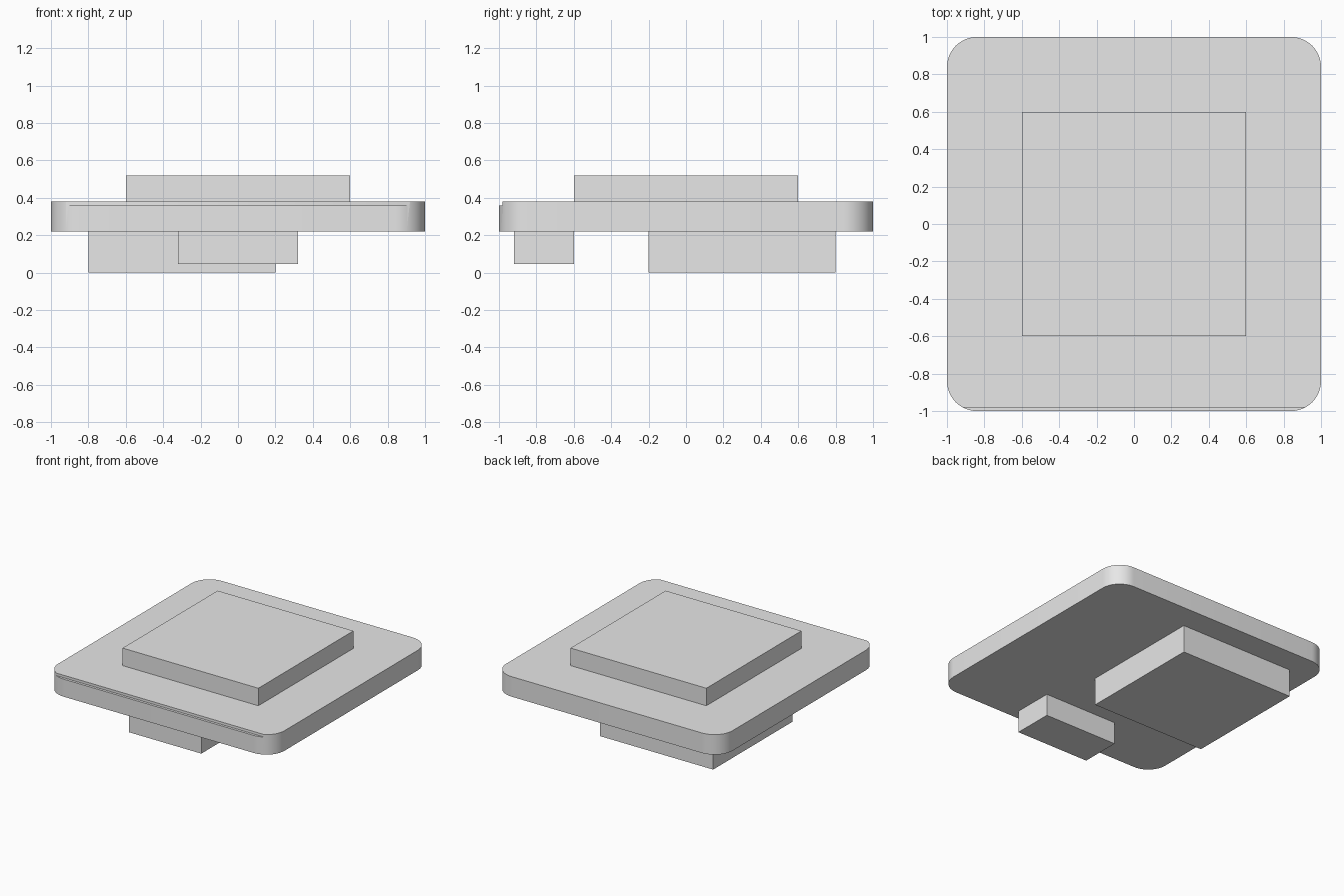
import bpy
import math

old = bpy.data.objects.get("Cube")
if old:
    bpy.data.objects.remove(old, do_unlink=True)

grey = bpy.data.materials.new("plain grey")
grey.use_nodes = True
colour = (0.8, 0.8, 0.8, 1)
grey.diffuse_color = colour
grey.node_tree.nodes["Principled BSDF"].inputs["Base Color"].default_value = colour


def box(name, low, high):
    """Axis-aligned block between two corners."""
    centre = [(a + b) / 2 for a, b in zip(low, high)]
    bpy.ops.mesh.primitive_cube_add(size=1, location=centre)
    obj = bpy.context.object
    obj.name = name
    obj.scale = [b - a for a, b in zip(low, high)]
    bpy.ops.object.transform_apply(location=False, rotation=False, scale=True)
    obj.data.materials.append(grey)
    return obj


# Main slab with rounded vertical corners
slab = box("slab", (-1, -1, 0.22), (1, 1, 0.38))
weights = slab.data.attributes.new("bevel_weight_edge", "FLOAT", "EDGE")
for edge in slab.data.edges:
    a, b = (slab.data.vertices[i].co for i in edge.vertices)
    weights.data[edge.index].value = float(abs(a.z - b.z) > 0.1)
bevel = slab.modifiers.new("round_corners", "BEVEL")
bevel.limit_method = "WEIGHT"
bevel.width = 0.16
bevel.segments = 12

# Shallow ledge along the top front edge
cutter = box("ledge_cutter", (-1.2, -1.2, 0.36), (1.2, -0.98, 0.5))
cutter.hide_render = True
cutter.hide_set(True)
cut = slab.modifiers.new("front_ledge", "BOOLEAN")
cut.operation = "DIFFERENCE"
cut.solver = "EXACT"
cut.object = cutter

# Apply the shaping, then smooth only the rounded corners
bpy.context.view_layer.objects.active = slab
slab.select_set(True)
for name in ("round_corners", "front_ledge"):
    bpy.ops.object.modifier_apply(modifier=name)
bpy.data.objects.remove(cutter, do_unlink=True)
bpy.ops.object.shade_smooth_by_angle(angle=math.radians(30))

# Raised top panel and the two blocks underneath
box("top_panel", (-0.6, -0.6, 0.38), (0.6, 0.6, 0.52))
box("rear_block", (-0.8, -0.2, 0), (0.2, 0.8, 0.22))
box("front_block", (-0.32, -0.92, 0.045), (0.32, -0.6, 0.22))
